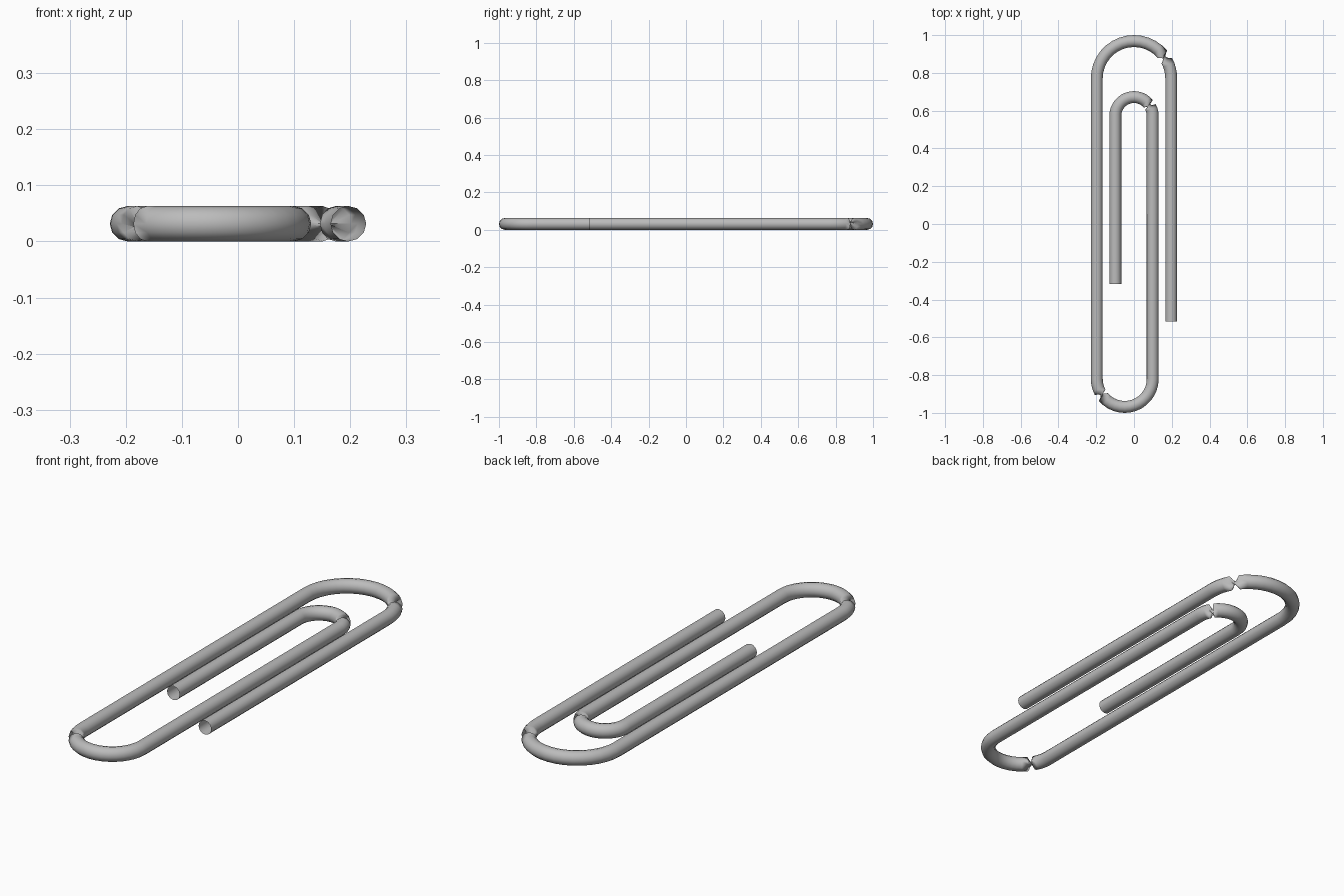
import bpy, bmesh
from math import sin, cos, pi, radians
from mathutils import Vector

cube = bpy.data.objects.get("Cube")
if cube:
    bpy.data.objects.remove(cube, do_unlink=True)

WIRE = 0.0315      # wire radius
SIDES = 12
BEND = [0, 7, 14, 21, 28] + list(range(40, 181, 10))   # degrees along each bend

steel = bpy.data.materials.new("steel grey")
steel.use_nodes = True
steel.diffuse_color = (0.5, 0.5, 0.5, 1)
steel.node_tree.nodes["Principled BSDF"].inputs["Base Color"].default_value = (0.5, 0.5, 0.5, 1)

# Wire centreline: list of (position, tangent, roll)
path = []


def straight_end(x, y, direction, roll):
    path.append((Vector((x, y, WIRE)), Vector((0, direction, 0)), roll))


def bend(cx, cy, radius, start, roll):
    """Half-circle bend; the wire twists half a turn at the pinch."""
    for deg in BEND:
        a = radians(start + deg)
        pos = Vector((cx + radius * cos(a), cy + radius * sin(a), WIRE))
        path.append((pos, Vector((-sin(a), cos(a), 0)), roll + (pi if deg > 30 else 0)))


straight_end(0.197, -0.516, 1, 0)
bend(0, 0.7715, 0.197, 0, 0)             # outer top bend
bend(-0.049, -0.8205, 0.148, 180, pi)    # bottom bend
bend(0, 0.573, 0.099, 0, 0)              # inner top bend
straight_end(-0.099, -0.317, -1, pi)

# Sweep an open-ended round section along the centreline
bm = bmesh.new()
up = Vector((0, 0, 1))
rings = []
for pos, tangent, roll in path:
    side = tangent.cross(up)
    ring = []
    for i in range(SIDES):
        a = 2 * pi * i / SIDES + roll
        ring.append(bm.verts.new(pos + WIRE * (side * cos(a) + up * sin(a))))
    rings.append(ring)
for r0, r1 in zip(rings, rings[1:]):
    for i in range(SIDES):
        j = (i + 1) % SIDES
        face = bm.faces.new((r0[j], r0[i], r1[i], r1[j]))
        face.smooth = True
bmesh.ops.recalc_face_normals(bm, faces=bm.faces[:])

mesh = bpy.data.meshes.new("bent_wire")
bm.to_mesh(mesh)
bm.free()
mesh.materials.append(steel)
wire = bpy.data.objects.new("bent_wire", mesh)
bpy.context.collection.objects.link(wire)
